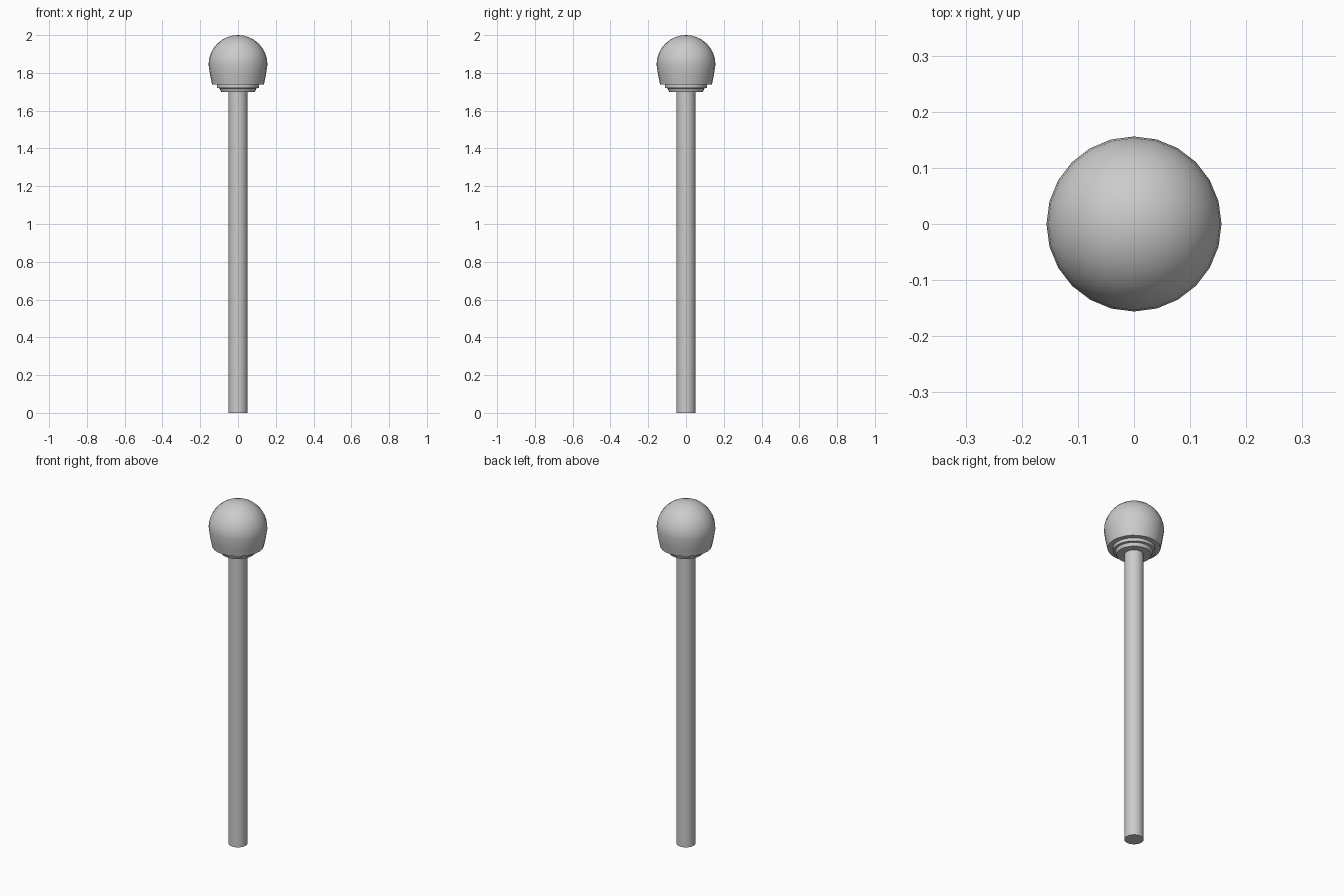
import bpy, math

cube = bpy.data.objects.get("Cube")
if cube:
    bpy.data.objects.remove(cube, do_unlink=True)

SIDES = 24
grey = bpy.data.materials.new("plain grey")
grey.use_nodes = True
colour = (0.6, 0.6, 0.6, 1)
grey.diffuse_color = colour
grey.node_tree.nodes["Principled BSDF"].inputs["Base Color"].default_value = colour


def lathe(name, profile, sharp_angle):
    """Spin (radius, height) points about z; zero radius closes to a point."""
    verts, rings, faces = [], [], []
    for r, z in profile:
        count = SIDES if r > 0 else 1
        rings.append([len(verts) + i for i in range(count)])
        for i in range(count):
            a = math.tau * i / SIDES
            verts.append((r * math.cos(a), r * math.sin(a), z))
    for low, high in zip(rings, rings[1:]):
        for i in range(SIDES):
            j = (i + 1) % SIDES
            if len(low) == 1:
                faces.append((low[0], high[j], high[i]))
            elif len(high) == 1:
                faces.append((low[i], low[j], high[0]))
            else:
                faces.append((low[i], low[j], high[j], high[i]))
    mesh = bpy.data.meshes.new(name)
    mesh.from_pydata(verts, [], faces)
    mesh.materials.append(grey)
    obj = bpy.data.objects.new(name, mesh)
    bpy.context.collection.objects.link(obj)
    bpy.ops.object.select_all(action='DESELECT')
    obj.select_set(True)
    bpy.context.view_layer.objects.active = obj
    bpy.ops.object.shade_smooth_by_angle(angle=math.radians(sharp_angle))
    return obj


# Ball head: tapered skirt below, hemisphere above
R, CENTRE = 0.156, 1.844
dome = [(R * math.cos(t), CENTRE + R * math.sin(t))
        for t in (math.pi / 2 * k / 8 for k in range(8))]
lathe("ball_head", [(0, 1.738), (0.137, 1.738), (0.147, 1.785)] + dome + [(0, 2.0)], 50)

# Stepped collar under the head
lathe("collar", [(0.05, 1.70), (0.09, 1.70), (0.097, 1.718), (0.11, 1.72),
                 (0.11, 1.738)], 60)

# Pole with a flat foot
lathe("pole", [(0, 0), (0.05, 0), (0.05, 1.70), (0, 1.70)], 40)
